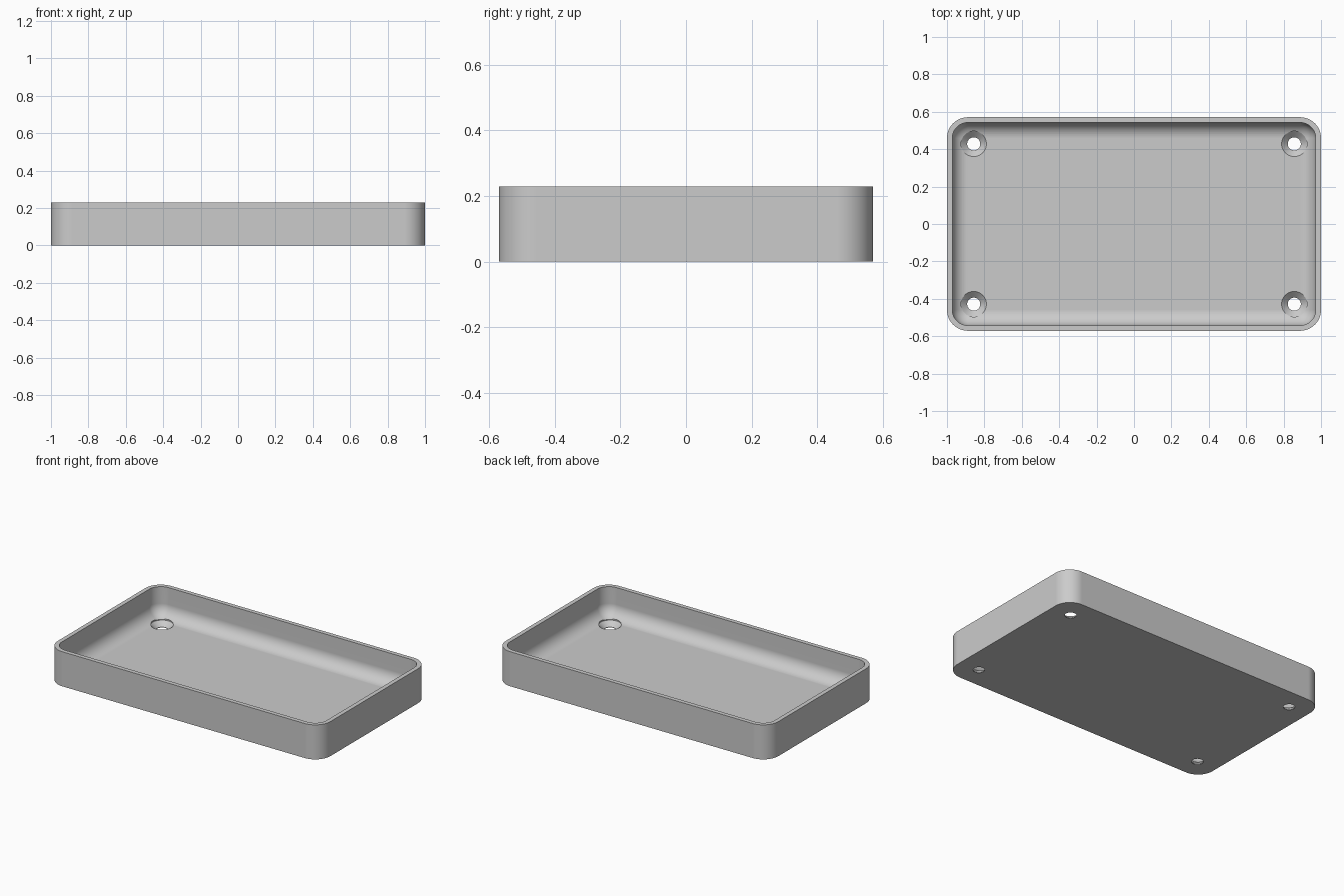
import bpy, bmesh
from math import sin, cos, pi

if "Cube" in bpy.data.objects:
    bpy.data.objects.remove(bpy.data.objects["Cube"], do_unlink=True)

HALF_X, HALF_Y, HEIGHT = 1.0, 0.571, 0.229
WALL, FLOOR = 0.0286, 0.034
OUTER_R = 0.112
FILLET = OUTER_R - WALL
HOLE_R, SINK_R = 0.035, 0.068
HOLE_X, HOLE_Y = 0.857, 0.4285
STEPS = 12

grey = bpy.data.materials.new("light grey")
grey.use_nodes = True
colour = (0.6, 0.6, 0.6, 1)
grey.diffuse_color = colour
grey.node_tree.nodes["Principled BSDF"].inputs["Base Color"].default_value = colour


def rounded_ring(bm, inset, z):
    """Rounded rectangle of vertices, inset from the outer outline."""
    r = max(OUTER_R - inset, 0)
    cx, cy = HALF_X - inset - r, HALF_Y - inset - r
    ring = []
    for q, (sx, sy) in enumerate([(1, 1), (-1, 1), (-1, -1), (1, -1)]):
        for i in range(STEPS + 1):
            a = (q + i / STEPS) * pi / 2
            ring.append(bm.verts.new((sx * cx + r * cos(a), sy * cy + r * sin(a), z)))
    return ring


def circle_ring(bm, x, y, r, z, n=48):
    return [bm.verts.new((x + r * cos(2 * pi * i / n), y + r * sin(2 * pi * i / n), z))
            for i in range(n)]


def loft(bm, rings):
    """Bridge successive rings and cap both ends."""
    for a, b in zip(rings, rings[1:]):
        for i in range(len(a)):
            j = (i + 1) % len(a)
            bm.faces.new((a[i], a[j], b[j], b[i]))
    bm.faces.new(rings[0][::-1])
    bm.faces.new(rings[-1])


def finish(bm, name):
    bmesh.ops.remove_doubles(bm, verts=bm.verts, dist=1e-5)
    bmesh.ops.recalc_face_normals(bm, faces=bm.faces)
    mesh = bpy.data.meshes.new(name)
    bm.to_mesh(mesh)
    bm.free()
    mesh.materials.append(grey)
    obj = bpy.data.objects.new(name, mesh)
    bpy.context.collection.objects.link(obj)
    return obj


# Tray shell: outer wall, rim, inner wall, then a rounded sweep to the floor
bm = bmesh.new()
rings = [rounded_ring(bm, 0, 0), rounded_ring(bm, 0, HEIGHT), rounded_ring(bm, WALL, HEIGHT)]
for i in range(STEPS + 1):
    t = i / STEPS * pi / 2
    rings.append(rounded_ring(bm, WALL + FILLET * (1 - cos(t)),
                              FLOOR + FILLET * (1 - sin(t))))
loft(bm, rings)
tray = finish(bm, "tray")

# Countersunk screw holes near the four corners
bm = bmesh.new()
for sx in (-1, 1):
    for sy in (-1, 1):
        profile = [(HOLE_R, -0.05), (HOLE_R, 0.003), (SINK_R, FLOOR), (SINK_R, 0.15)]
        loft(bm, [circle_ring(bm, sx * HOLE_X, sy * HOLE_Y, r, z) for r, z in profile])
cutter = finish(bm, "screw_hole_cutter")
cutter.hide_render = True

cut = tray.modifiers.new("screw holes", "BOOLEAN")
cut.operation = "DIFFERENCE"
cut.solver = "EXACT"
cut.object = cutter
bpy.ops.object.select_all(action="DESELECT")
tray.select_set(True)
bpy.context.view_layer.objects.active = tray
bpy.ops.object.modifier_apply(modifier=cut.name)
bpy.data.objects.remove(cutter, do_unlink=True)

# Smooth curves with crisp rim and hole edges
bpy.ops.object.shade_smooth_by_angle(angle=pi / 6)
weighted = tray.modifiers.new("flat floor shading", "WEIGHTED_NORMAL")
weighted.keep_sharp = True
